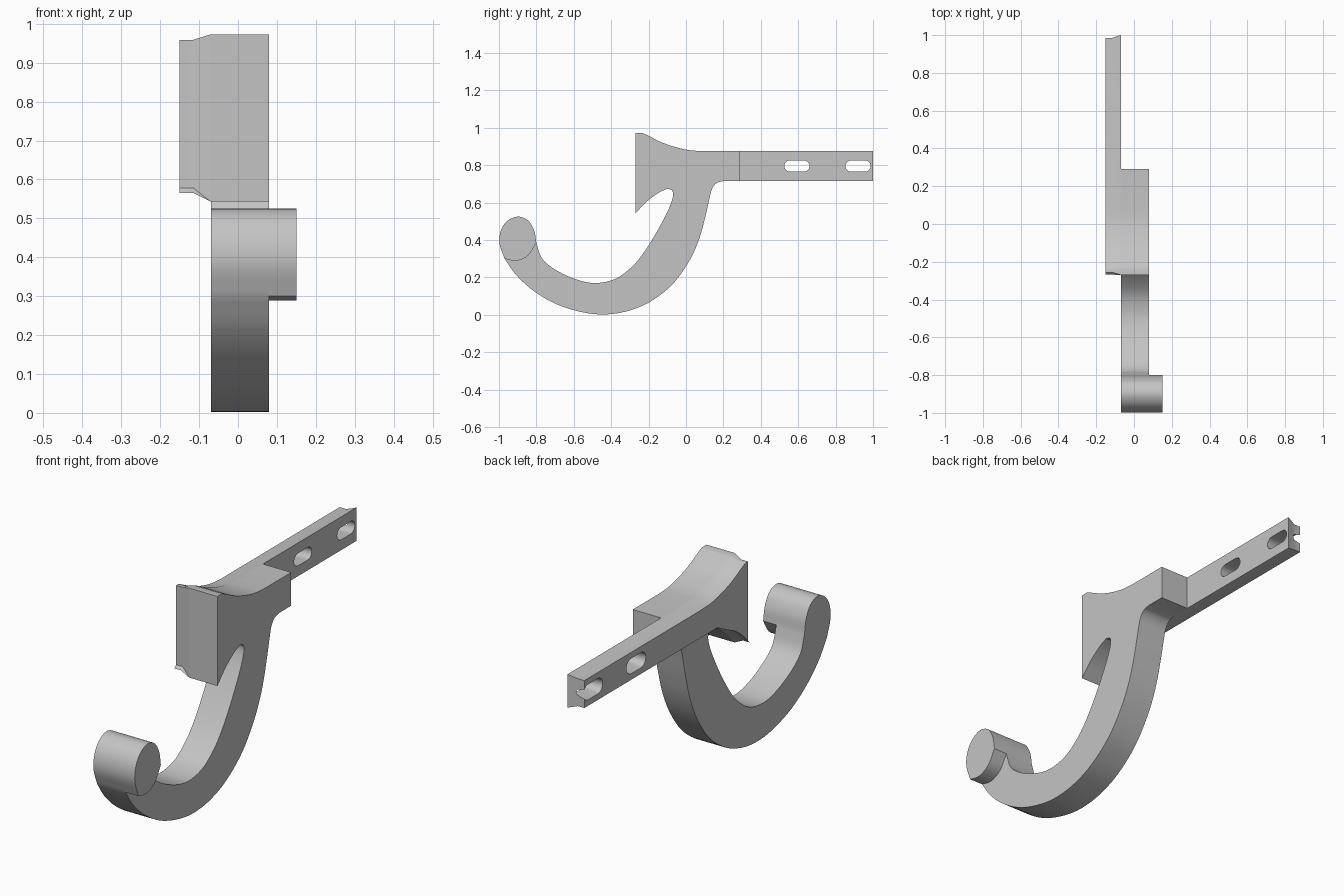
import bpy, bmesh, math
from mathutils import Vector

cube = bpy.data.objects.get("Cube")
if cube:
    bpy.data.objects.remove(cube, do_unlink=True)

grey = bpy.data.materials.new("plain_grey")
grey.use_nodes = True
grey.diffuse_color = (0.55, 0.55, 0.55, 1)
grey.node_tree.nodes["Principled BSDF"].inputs["Base Color"].default_value = (0.55, 0.55, 0.55, 1)


def smooth(points, steps=5):
    """Curve through the given side-profile points, ends included."""
    p = [Vector(q) for q in points]
    p = [2 * p[0] - p[1]] + p + [2 * p[-1] - p[-2]]
    out = []
    for a, b, c, d in zip(p, p[1:], p[2:], p[3:]):
        for i in range(steps):
            t = i / steps
            out.append(0.5 * (2 * b + (c - a) * t + (2 * a - 5 * b + 4 * c - d) * t * t
                              + (3 * b - a - 3 * c + d) * t ** 3))
    return out + [p[-2]]


def inset(loop, amount):
    """Move a clockwise outline inward with mitred corners."""
    out = []
    for i, p in enumerate(loop):
        d1 = (p - loop[i - 1]).normalized()
        d2 = (loop[(i + 1) % len(loop)] - p).normalized()
        n1, n2 = Vector((d1.y, -d1.x)), Vector((d2.y, -d2.x))
        out.append(p + (n1 + n2) * amount / (1 + n1.dot(n2)))
    return out


def loft(name, sections):
    """Join (x, outline) sections into a closed solid."""
    bm = bmesh.new()
    rings = [[bm.verts.new((x, p[0], p[1])) for p in loop] for x, loop in sections]
    n = len(rings[0])
    for r, s in zip(rings, rings[1:]):
        for i in range(n):
            j = (i + 1) % n
            bm.faces.new((r[i], r[j], s[j], s[i]))
    bm.faces.new(rings[0])
    bm.faces.new(rings[-1])
    bmesh.ops.recalc_face_normals(bm, faces=bm.faces)
    mesh = bpy.data.meshes.new(name)
    bm.to_mesh(mesh)
    bm.free()
    mesh.materials.append(grey)
    obj = bpy.data.objects.new(name, mesh)
    bpy.context.collection.objects.link(obj)
    return obj


def activate(obj):
    bpy.ops.object.select_all(action='DESELECT')
    obj.select_set(True)
    bpy.context.view_layer.objects.active = obj


def slot(cy, half_len, radius):
    """Rounded slot outline around the arm's centre line."""
    pts = []
    for side in (1, -1):
        for i in range(13):
            a = side * math.pi / 2 - math.pi * i / 12
            pts.append(Vector((cy + side * (half_len - radius) + radius * abs(math.cos(a)) * side,
                               0.795 + radius * math.sin(a))))
    return pts


# Shared profile pieces, as (y, z)
crown = [Vector((-0.27, 0.973))] + smooth(
    [(-0.235, 0.973), (-0.2, 0.957), (-0.13, 0.922), (-0.05, 0.895), (0.02, 0.88), (0.09, 0.875)])
gullet = smooth([(-0.1, 0.674), (-0.15, 0.65), (-0.21, 0.605), (-0.27, 0.543)])
outer = smooth([(0.2, 0.715), (0.165, 0.705), (0.14, 0.675), (0.125, 0.62), (0.1, 0.51),
                (0.065, 0.39), (0.01, 0.275), (-0.08, 0.155), (-0.2, 0.065), (-0.32, 0.018),
                (-0.44, 0.002), (-0.56, 0.015), (-0.7, 0.06), (-0.82, 0.132), (-0.91, 0.215),
                (-0.97, 0.3)])
tip = smooth([(-0.97, 0.3), (-0.997, 0.38), (-0.99, 0.45), (-0.955, 0.502), (-0.9, 0.525),
              (-0.845, 0.505), (-0.812, 0.45), (-0.8, 0.385)])
inner = smooth([(-0.8, 0.385), (-0.775, 0.31), (-0.73, 0.262), (-0.65, 0.215), (-0.56, 0.181),
                (-0.48, 0.17), (-0.39, 0.187), (-0.32, 0.23), (-0.25, 0.3), (-0.17, 0.42),
                (-0.1, 0.55), (-0.07, 0.63), (-0.075, 0.665), (-0.1, 0.674)])

# Hook body with the front half of the head
step = [Vector((0.29, 0.875)), Vector((0.29, 0.715))]
hook = crown + step + outer + tip[1:] + inner[1:] + gullet[1:]
hook_body = loft("hook_body", [(-0.07, hook), (0.08, hook)])

# Knob at the hook tip
knob_base = smooth([(-0.8, 0.385), (-0.837, 0.325), (-0.875, 0.298), (-0.917, 0.289), (-0.97, 0.3)])
knob = tip + knob_base[1:-1]
hook_knob = loft("hook_knob", [(0.08, knob), (0.15, knob)])

# Side plate and long arm with a bevelled rim
plate = crown + [Vector((1, 0.875)), Vector((1, 0.715)), Vector((-0.02, 0.715))] + gullet
rim = inset(plate, 0.014)
mounting_arm = loft("mounting_arm", [(-0.07, plate), (-0.115, rim), (-0.15, rim)])

# Slots through the arm
for cy in (0.593, 0.92):
    cutter = loft("slot_cutter", [(-0.05, slot(cy, 0.067, 0.03)), (-0.1, slot(cy, 0.067, 0.03)),
                                  (-0.16, slot(cy, 0.075, 0.038))])
    cutter.hide_render = True
    mod = mounting_arm.modifiers.new("slot", 'BOOLEAN')
    mod.operation, mod.solver, mod.object = 'DIFFERENCE', 'EXACT', cutter
    activate(mounting_arm)
    bpy.ops.object.modifier_apply(modifier=mod.name)
    bpy.data.objects.remove(cutter, do_unlink=True)

for obj in (hook_body, hook_knob, mounting_arm):
    activate(obj)
    bpy.ops.object.shade_smooth_by_angle(angle=math.radians(25))
